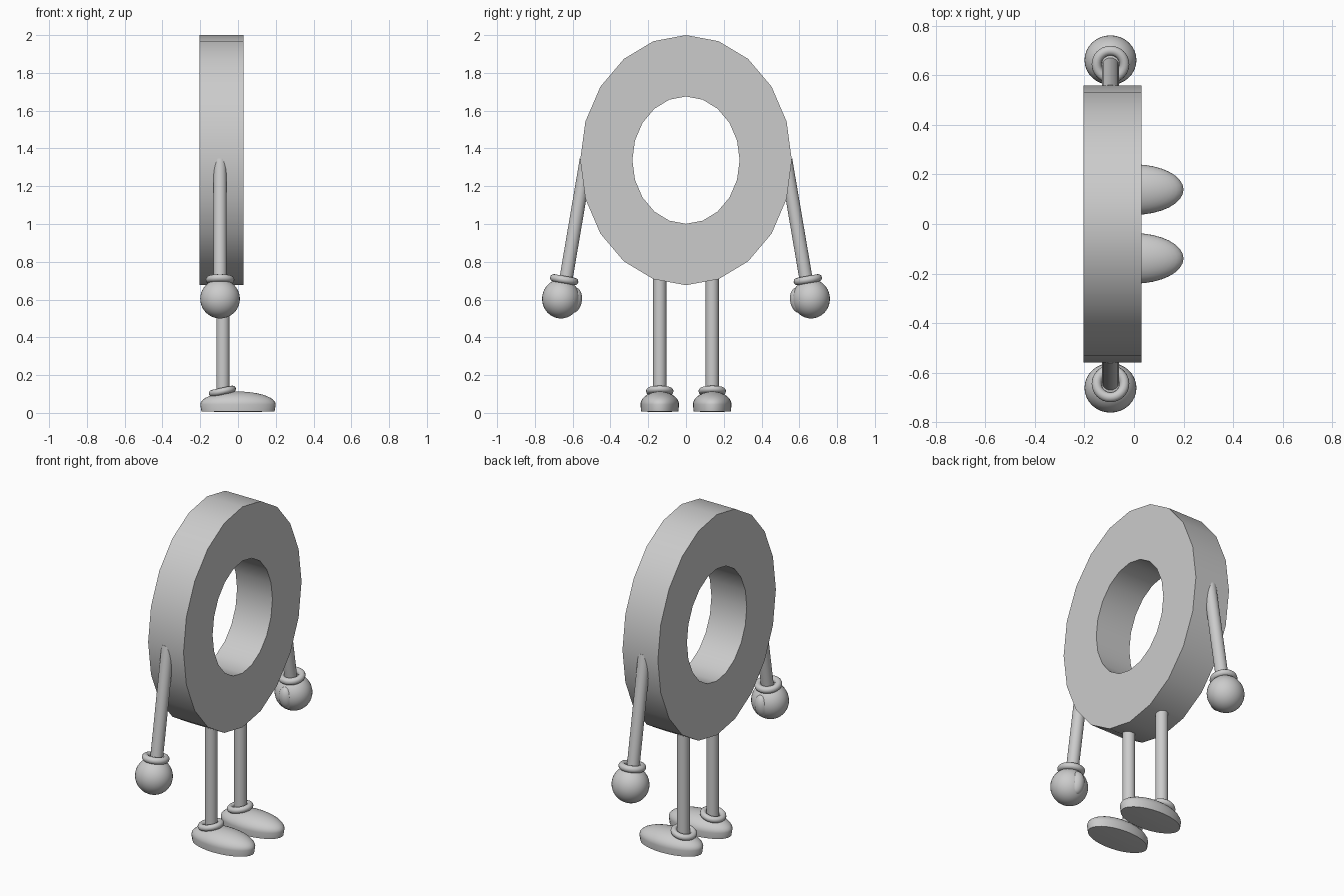
import bpy, bmesh, math
from mathutils import Vector

if "Cube" in bpy.data.objects:
    bpy.data.objects.remove(bpy.data.objects["Cube"])


def finish(ob, name, angle=35):
    ob.name = name
    bpy.ops.object.select_all(action='DESELECT')
    ob.select_set(True)
    bpy.context.view_layer.objects.active = ob
    bpy.ops.object.transform_apply(location=False, rotation=False, scale=True)
    bpy.ops.object.shade_smooth_by_angle(angle=math.radians(angle))
    return ob


def loops_object(name, loops, close=False, caps=False):
    """Skin a list of vertex loops, optionally closed into a tube or capped."""
    bm = bmesh.new()
    rows = [[bm.verts.new(p) for p in loop] for loop in loops]
    n = len(rows[0])
    for i in range(len(rows) if close else len(rows) - 1):
        a, b = rows[i], rows[(i + 1) % len(rows)]
        for j in range(n):
            k = (j + 1) % n
            bm.faces.new((a[j], a[k], b[k], b[j]))
    if caps:
        bm.faces.new(rows[0])
        bm.faces.new(rows[-1])
    bmesh.ops.recalc_face_normals(bm, faces=bm.faces)
    me = bpy.data.meshes.new(name)
    bm.to_mesh(me)
    bm.free()
    ob = bpy.data.objects.new(name, me)
    bpy.context.collection.objects.link(ob)
    return finish(ob, name)


def rod(name, a, b, r):
    a, b = Vector(a), Vector(b)
    bpy.ops.mesh.primitive_cylinder_add(
        vertices=24, radius=r, depth=(b - a).length, location=(a + b) / 2,
        rotation=(b - a).to_track_quat('Z', 'Y').to_euler())
    finish(bpy.context.object, name)


def ball(name, loc, radii, rot=(0, 0, 0)):
    bpy.ops.mesh.primitive_uv_sphere_add(segments=32, ring_count=20, radius=1,
                                         location=loc, rotation=rot)
    bpy.context.object.scale = radii
    finish(bpy.context.object, name)


def cuff(name, loc, rot, major, minor):
    bpy.ops.mesh.primitive_torus_add(
        location=loc, rotation=rot, major_radius=major, minor_radius=minor,
        major_segments=32, minor_segments=12)
    finish(bpy.context.object, name)


def ring_loop(x, ry, rz, n=20):
    return [(x, ry * math.sin(2 * math.pi * i / n),
             1.338 + rz * math.cos(2 * math.pi * i / n)) for i in range(n)]


# Oval ring body
X0, X1 = -0.205, 0.03
loops_object("ring_body", [ring_loop(X0, 0.56, 0.662), ring_loop(X1, 0.56, 0.662),
                           ring_loop(X1, 0.284, 0.337), ring_loop(X0, 0.284, 0.337)],
             close=True)

# Shoe profile: relative radius and height, flat sole up to domed top
shoe = [(0.3, 0.004), (0.97, 0.008), (1.0, 0.045)]
shoe += [(math.cos(t), 0.045 + 0.068 * math.sin(t))
         for t in [math.radians(10 * i) for i in range(1, 9)]] + [(0.03, 0.113)]

for side, s in (("right", -1), ("left", 1)):
    # Arm, wrist cuff, hand and thumb
    rod(side + "_arm", (-0.095, s * 0.528, 1.34), (-0.095, s * 0.642, 0.67), 0.035)
    cuff(side + "_wrist_cuff", (-0.095, s * 0.645, 0.705),
         (s * math.radians(10), 0, 0), 0.056, 0.02)
    ball(side + "_hand", (-0.095, s * 0.662, 0.604), (0.105, 0.1, 0.104))
    ball(side + "_thumb", (-0.092, s * 0.593, 0.597), (0.042, 0.042, 0.068),
         (s * math.radians(8), 0, 0))
    # Leg, ankle cuff and shoe
    y = s * 0.139
    rod(side + "_leg", (-0.08, y, 0.09), (-0.08, y, 0.76), 0.035)
    cuff(side + "_ankle_cuff", (-0.083, y, 0.115), (0, math.radians(-12), 0), 0.055, 0.018)
    loops_object(side + "_shoe",
                 [[(0.2 * r * math.cos(2 * math.pi * i / 32),
                    y + 0.102 * r * math.sin(2 * math.pi * i / 32), z)
                   for i in range(32)] for r, z in shoe], caps=True)
